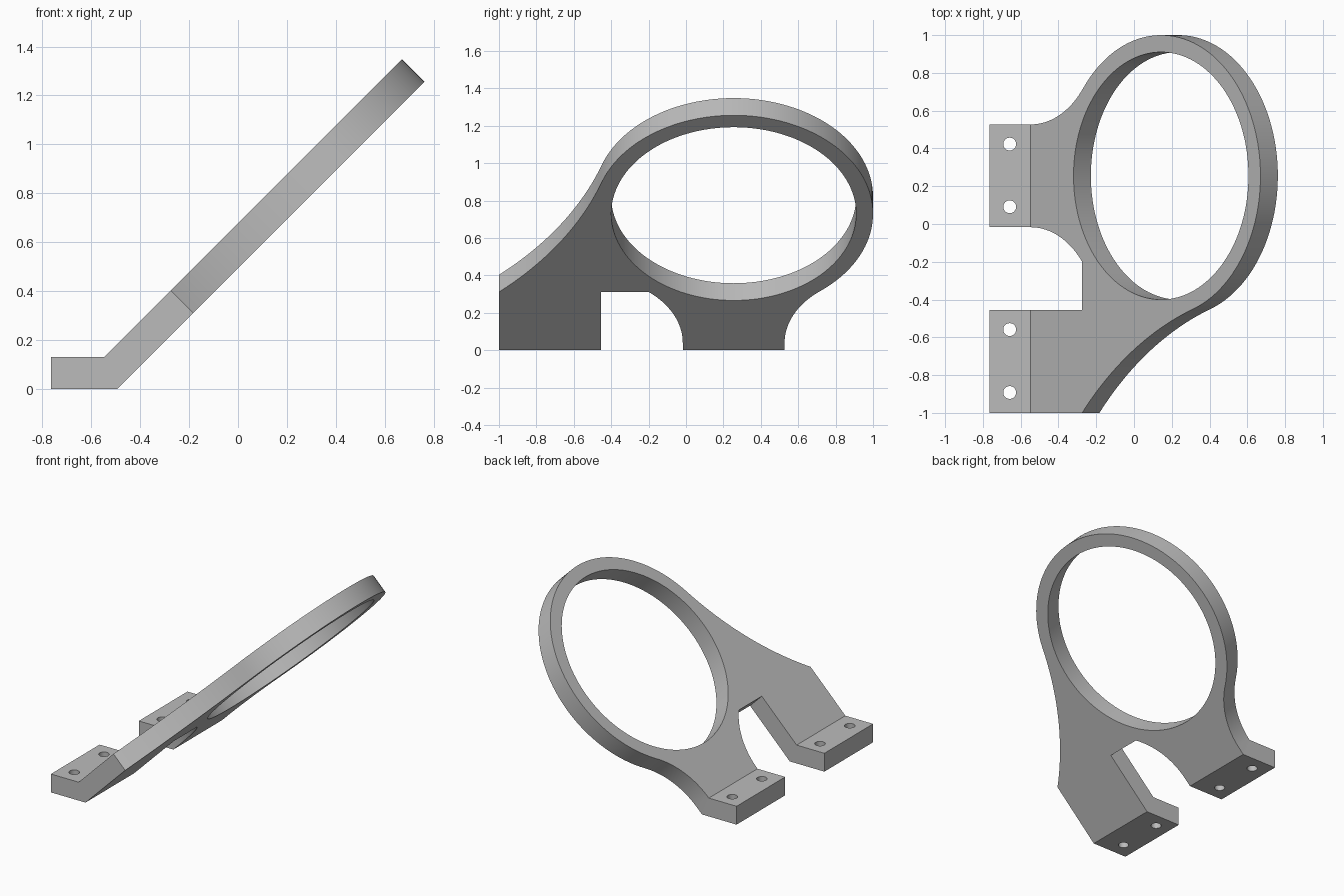
import bpy
import bmesh
from math import radians, degrees, cos, sin, atan2, sqrt, hypot, tan
from mathutils import Vector, Matrix

cube = bpy.data.objects.get("Cube")
if cube:
    bpy.data.objects.remove(cube, do_unlink=True)

grey = bpy.data.materials.new("plain grey")
grey.use_nodes = True
COLOUR = (0.5, 0.5, 0.5, 1)
grey.diffuse_color = COLOUR
grey.node_tree.nodes["Principled BSDF"].inputs["Base Color"].default_value = COLOUR

THICK = 0.13
BEND_X = -0.548                      # bend line on the upper surface
BACK_X = -0.765                      # rear end of the feet
MITRE = THICK * tan(radians(22.5))   # bend line shift on the lower surface
RING = Vector((0.977, 0.255))        # ring centre in plate coordinates
R_OUT, R_IN, FILLET = 0.745, 0.655, 0.5
NOTCH = 0.386
FEET = {"rear_foot": (-0.017, 0.527), "front_foot": (-1.0, -0.455)}
SLOPE = Vector((1, 0, 1)).normalized()
NORMAL = Vector((-1, 0, 1)).normalized()


def on_plate(u, v, depth=0):
    """Plate coordinates (up the slope, sideways) to world space."""
    return Vector((BEND_X, v, THICK)) + SLOPE * u - NORMAL * depth


def arc(centre, radius, start, end, steps):
    angles = [radians(start + (end - start) * i / steps) for i in range(steps + 1)]
    return [(centre[0] + radius * cos(a), centre[1] + radius * sin(a)) for a in angles]


def prism(name, top, bottom):
    """Solid between two matching loops of points."""
    bm = bmesh.new()
    a = [bm.verts.new(p) for p in top]
    b = [bm.verts.new(p) for p in bottom]
    bm.faces.new(a)
    bm.faces.new(b[::-1])
    for i in range(len(a)):
        j = (i + 1) % len(a)
        bm.faces.new((a[i], b[i], b[j], a[j]))
    bmesh.ops.recalc_face_normals(bm, faces=bm.faces)
    mesh = bpy.data.meshes.new(name)
    bm.to_mesh(mesh)
    bm.free()
    mesh.materials.append(grey)
    obj = bpy.data.objects.new(name, mesh)
    bpy.context.collection.objects.link(obj)
    return obj


def drill(obj, centre, axis, radius, sides):
    """Cut a round hole and remove the cutter."""
    x = Vector((0, 1, 0))
    y = axis.cross(x)
    loop = [centre + x * px + y * py
            for px, py in arc((0, 0), radius, 0, 360, sides)[:-1]]
    cutter = prism("hole_cutter", [p + axis * 0.3 for p in loop],
                   [p - axis * 0.3 for p in loop])
    cutter.hide_render = True
    mod = obj.modifiers.new("hole", "BOOLEAN")
    mod.operation = "DIFFERENCE"
    mod.solver = "EXACT"
    mod.object = cutter
    bpy.context.view_layer.objects.active = obj
    bpy.ops.object.modifier_apply(modifier=mod.name)
    bpy.data.objects.remove(cutter, do_unlink=True)


def smooth(obj):
    bpy.ops.object.select_all(action="DESELECT")
    obj.select_set(True)
    bpy.context.view_layer.objects.active = obj
    bpy.ops.object.shade_smooth_by_angle(angle=radians(30))


# Plate outline: rear fillet, ring, long sweeping edge, notch, inner fillet
rear_in, rear_out = FEET["rear_foot"]
front_out, front_in = FEET["front_foot"]
fillet_centre = Vector((0, rear_out + FILLET))
join = degrees(atan2(fillet_centre.y - RING.y, -RING.x))

sweep_angle = -71.3
n = Vector((cos(radians(sweep_angle)), sin(radians(sweep_angle))))
tangent = RING + n * R_OUT
corner = Vector((NOTCH, front_out))
d = tangent - corner
sweep_r = -d.length_squared / (2 * d.dot(n))
sweep_centre = tangent + n * sweep_r
to_corner = corner - sweep_centre

inner_centre = (0, rear_in - FILLET)
inner_start = degrees(atan2(sqrt(FILLET ** 2 - NOTCH ** 2), NOTCH))

outline = [(0, rear_out)]
outline += arc(fillet_centre, FILLET, -90, join - 180, 20)[1:]
outline += arc(RING, R_OUT, join, sweep_angle, 72)[1:]
outline += arc(sweep_centre, sweep_r, sweep_angle + 180,
               degrees(atan2(to_corner.y, to_corner.x)), 20)[1:]
outline += [(0, front_out), (0, front_in), (NOTCH, front_in)]
outline += arc(inner_centre, FILLET, inner_start, 90, 20)[:-1]
outline += [(0, rear_in)]

# Sloping ring plate, mitred along the bend
plate = prism("ring_plate", [on_plate(u, v) for u, v in outline],
              [on_plate(u if u else -MITRE, v, THICK) for u, v in outline])
drill(plate, on_plate(RING.x, RING.y, THICK / 2), NORMAL, R_IN, 128)
smooth(plate)

# Flat feet with two screw holes each
for name, (y0, y1) in FEET.items():
    side = [(BACK_X, 0), (BEND_X + MITRE, 0), (BEND_X, THICK), (BACK_X, THICK)]
    foot = prism(name, [(x, y0, z) for x, z in side], [(x, y1, z) for x, z in side])
    for y in (y0 + 0.108, y1 - 0.104):
        drill(foot, Vector((-0.658, y, THICK / 2)), Vector((0, 0, 1)), 0.034, 32)
    smooth(foot)
